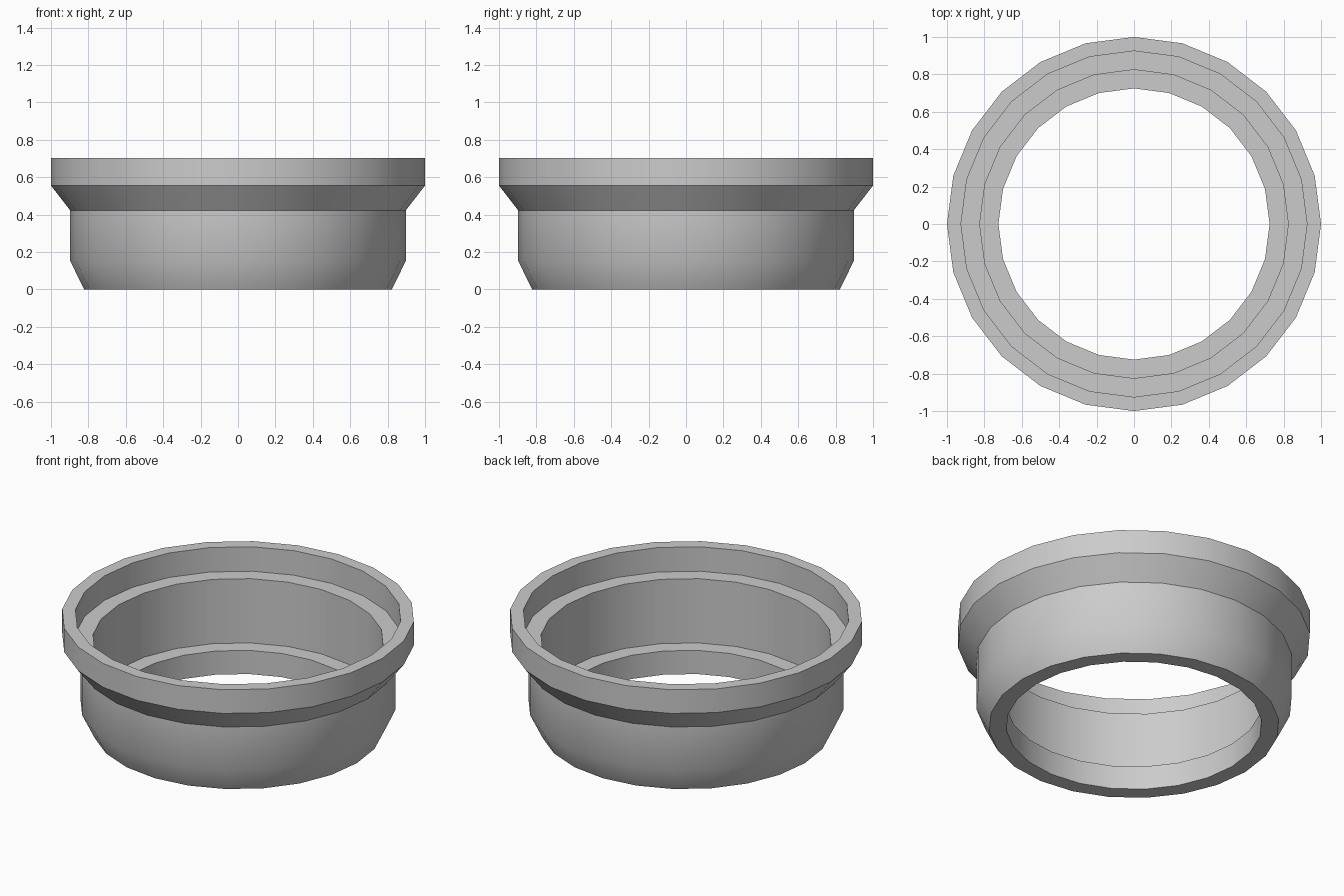
import bpy
import bmesh
import math

SIDES = 24

default = bpy.data.objects.get("Cube")
if default:
    bpy.data.objects.remove(default, do_unlink=True)

# Plain grey for the whole part
grey = bpy.data.materials.new("plain_grey")
grey.use_nodes = True
colour = (0.6, 0.6, 0.6, 1)
grey.diffuse_color = colour
grey.node_tree.nodes["Principled BSDF"].inputs["Base Color"].default_value = colour


def lathe(name, profile, material):
    """Turn a closed (radius, height) profile around the z axis."""
    bm = bmesh.new()
    rings = []
    for i in range(SIDES):
        a = math.tau * i / SIDES
        rings.append([bm.verts.new((r * math.cos(a), r * math.sin(a), z))
                      for r, z in profile])
    count = len(profile)
    for i in range(SIDES):
        here, there = rings[i], rings[(i + 1) % SIDES]
        for j in range(count):
            k = (j + 1) % count
            bm.faces.new((here[j], there[j], there[k], here[k]))
    bmesh.ops.recalc_face_normals(bm, faces=bm.faces)
    mesh = bpy.data.meshes.new(name)
    bm.to_mesh(mesh)
    bm.free()
    mesh.materials.append(material)
    obj = bpy.data.objects.new(name, mesh)
    bpy.context.collection.objects.link(obj)
    return obj


# Outer wall going up, then the stepped bore going down
outer = [(0.823, 0), (0.897, 0.152), (0.897, 0.422), (1, 0.555), (1, 0.703)]
bore = [(0.925, 0.703), (0.925, 0.55), (0.825, 0.55),
        (0.825, 0.148), (0.725, 0.148), (0.725, 0)]
collar = lathe("stepped_collar", outer + bore, grey)

# Smooth round the ring, crisp at the steps
bpy.ops.object.select_all(action='DESELECT')
collar.select_set(True)
bpy.context.view_layer.objects.active = collar
bpy.ops.object.shade_smooth_by_angle(angle=math.radians(30))
